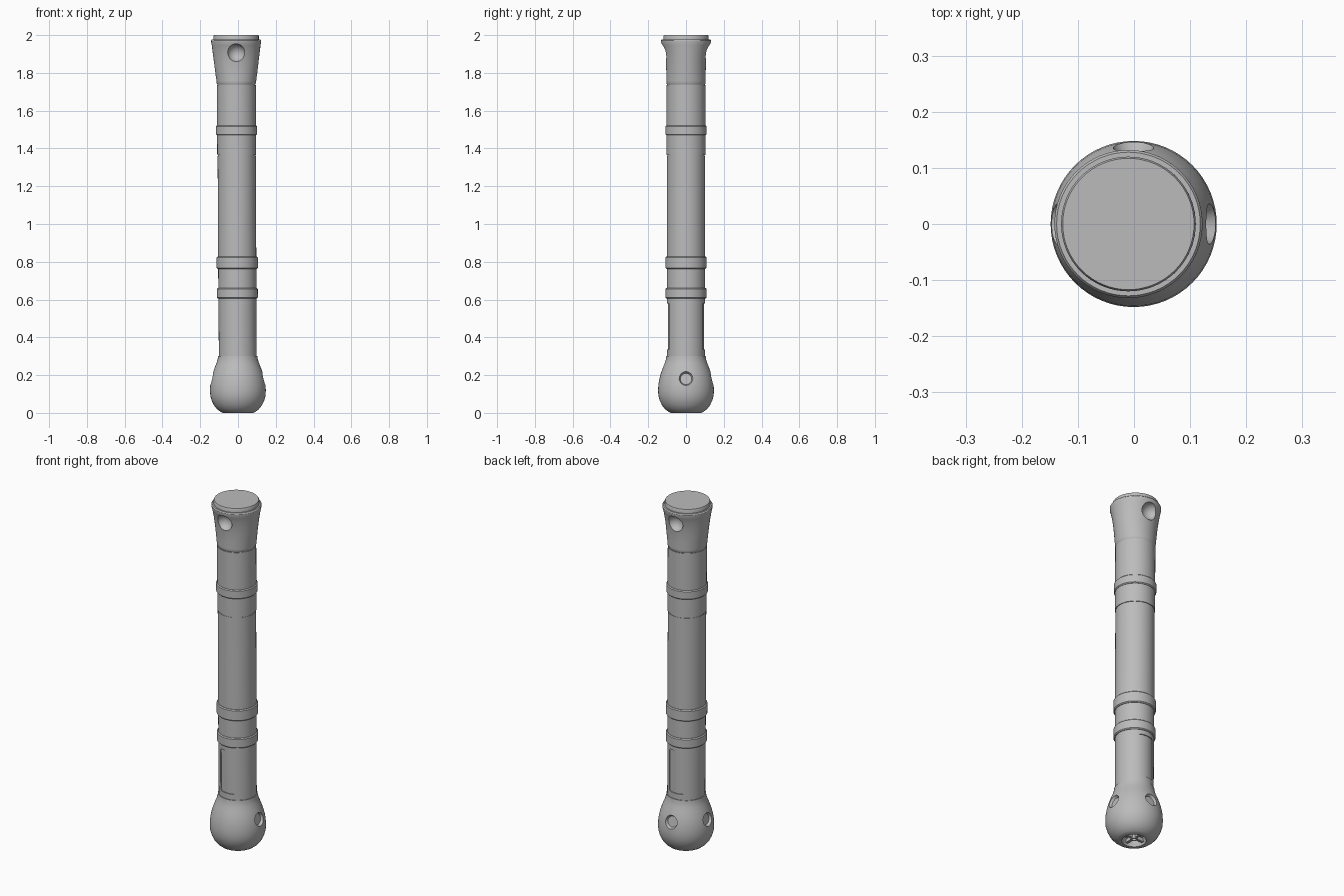
import bpy, bmesh, math
from mathutils import Matrix, Vector

cube = bpy.data.objects.get("Cube")
if cube:
    bpy.data.objects.remove(cube)

SEG = 64
grey = bpy.data.materials.new("satin grey")
grey.use_nodes = True
colour = (0.5, 0.5, 0.5, 1)
grey.diffuse_color = colour
grey.node_tree.nodes["Principled BSDF"].inputs["Base Color"].default_value = colour
parts = []


def finish(name, bm, part=True):
    bmesh.ops.recalc_face_normals(bm, faces=bm.faces)
    mesh = bpy.data.meshes.new(name)
    bm.to_mesh(mesh)
    bm.free()
    obj = bpy.data.objects.new(name, mesh)
    bpy.context.collection.objects.link(obj)
    if part:
        mesh.materials.append(grey)
        parts.append(obj)
    return obj


def lathe(name, profile):
    """Closed solid from rows of (z, x radius, optional y radius)."""
    bm = bmesh.new()
    rings = []
    for z, rx, *ry in profile:
        ry = ry[0] if ry else rx
        angles = [2 * math.pi * i / SEG for i in range(SEG)]
        rings.append([bm.verts.new((rx * math.cos(a), ry * math.sin(a), z)) for a in angles])
    for low, high in zip(rings, rings[1:]):
        for i in range(SEG):
            j = (i + 1) % SEG
            bm.faces.new((low[i], low[j], high[j], high[i]))
    bm.faces.new(rings[0][::-1])
    bm.faces.new(rings[-1])
    return finish(name, bm)


def band(name, low, high, radius, edge=0.005):
    return lathe(name, [(low, radius - edge), (low + edge, radius),
                        (high - edge, radius), (high, radius - edge)])


def cut(target, bm):
    tool = finish("cutter", bm, part=False)
    tool.hide_render = True
    mod = target.modifiers.new("cut", "BOOLEAN")
    mod.operation = "DIFFERENCE"
    mod.solver = "EXACT"
    mod.object = tool
    bpy.context.view_layer.objects.active = target
    bpy.ops.object.modifier_apply(modifier=mod.name)
    bpy.data.objects.remove(tool)


def cone_cutter(centre, direction, inner, outer, depth):
    """Tapered plug, narrow end pointing into the part."""
    bm = bmesh.new()
    turn = Vector(direction).to_track_quat("Z", "Y").to_matrix().to_4x4()
    bmesh.ops.create_cone(bm, cap_ends=True, segments=40, radius1=inner, radius2=outer,
                          depth=depth, matrix=Matrix.Translation(centre) @ turn)
    return bm


# Rounded pommel
pommel = lathe("pommel", [(0, .08), (.006, .093), (.02, .111), (.04, .127), (.065, .139),
                          (.09, .146), (.12, .148), (.15, .146), (.18, .141), (.21, .133),
                          (.24, .122), (.265, .112), (.285, .106), (.302, .104)])
for side in ((1, 0, 0.2), (-1, 0, 0.2), (0, 1, 0.2)):
    way = Vector(side).normalized()
    cut(pommel, cone_cutter(Vector((0, 0, .155)) + way * .146, way, .03, .05, .04))
cut(pommel, cone_cutter((0, 0, .01), (0, 0, -1), .052, .068, .05))

# Ring and spokes inside the pommel's end recess
bm = bmesh.new()
bmesh.ops.create_cone(bm, cap_ends=True, segments=32, radius1=.018, radius2=.018,
                      depth=.03, matrix=Matrix.Translation((0, 0, .022)))
for i in range(4):
    spoke = Matrix.Rotation(i * math.pi / 2, 4, "Z") @ Matrix.Translation((.037, 0, .022))
    bmesh.ops.create_cube(bm, size=1, matrix=spoke @ Matrix.Diagonal((.05, .014, .02, 1)))
hub = finish("pommel_hub", bm)
cut(hub, cone_cutter((0, 0, .01), (0, 0, -1), .009, .011, .03))

# Lower grip with a curved sunken panel at front and back
lower_grip = lathe("lower_grip", [(.29, .1), (.61, .1)])
for side in (-1, 1):
    bm = bmesh.new()
    place = Matrix.Translation((0, side * .1, .457))
    bmesh.ops.create_cube(bm, size=1, matrix=place @ Matrix.Diagonal((.094, .06, .245, 1)))
    corners = [e for e in bm.edges if abs(e.verts[0].co.y - e.verts[1].co.y) > .01]
    bmesh.ops.bevel(bm, geom=corners, offset=.012, segments=4, affect="EDGES", profile=.5)
    cut(lower_grip, bm)
lathe("panel_core", [(.3, .095), (.6, .095)])

# Shaft sections and raised bands
lathe("lower_collar", [(.65, .101), (.78, .101)])
lathe("main_grip", [(.82, .101), (1.36, .101)])
lathe("grip_seam", [(1.355, .099), (1.37, .099)])
lathe("upper_grip", [(1.365, .103), (1.737, .103)])
lathe("neck_seam", [(1.73, .1), (1.76, .1)])
band("low_band", .605, .662, .108)
band("wide_band", .763, .828, .109)
band("top_band", 1.47, 1.522, .109)

# Flared emitter head, waisted front and back
head = lathe("flared_head", [(1.738, .1), (1.745, .104), (1.757, .105, .104), (1.80, .111, .104),
                             (1.85, .117, .106), (1.89, .122, .111), (1.92, .126, .117),
                             (1.945, .129, .125), (1.962, .132, .132), (1.972, .132, .132),
                             (1.978, .128, .128)])
for side in (-1, 1):
    bm = bmesh.new()
    bmesh.ops.create_uvsphere(bm, u_segments=40, v_segments=24, radius=.048,
                              matrix=Matrix.Translation((0, side * .123, 1.905)))
    cut(head, bm)
lathe("end_cap", [(1.97, .12), (1.994, .12), (2.0, .117)])

# Slight lean of the whole handle, then smooth shading
lean = Matrix.Identity(4)
lean[0][2] = -.005
for obj in parts:
    obj.data.transform(lean)
    bpy.ops.object.select_all(action="DESELECT")
    obj.select_set(True)
    bpy.context.view_layer.objects.active = obj
    bpy.ops.object.shade_smooth_by_angle(angle=math.radians(30))
